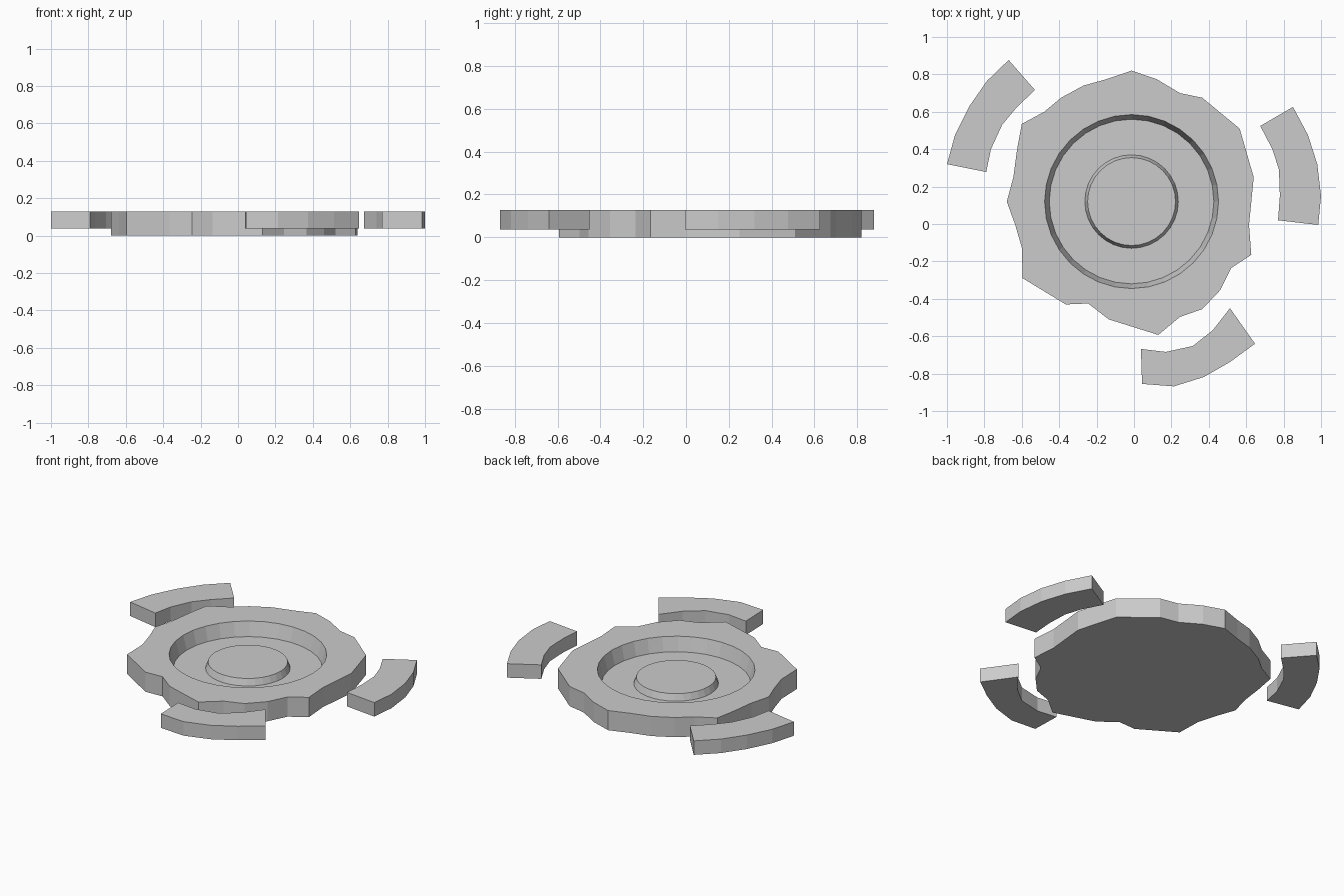
import bpy, bmesh, math

if "Cube" in bpy.data.objects:
    bpy.data.objects.remove(bpy.data.objects["Cube"])

TOP = 0.128        # shared upper surface height
CX, CY = -0.013, 0.12   # disc centre


def finish(name, bm):
    bmesh.ops.recalc_face_normals(bm, faces=bm.faces)
    mesh = bpy.data.meshes.new(name)
    bm.to_mesh(mesh)
    bm.free()
    obj = bpy.data.objects.new(name, mesh)
    bpy.context.collection.objects.link(obj)
    return obj


def loop(bm, points, z):
    return [bm.verts.new((x, y, z)) for x, y in points]


def walls(bm, a, b):
    n = len(a)
    for i in range(n):
        j = (i + 1) % n
        bm.faces.new((a[i], a[j], b[j], b[i]))


def circle(radius, sides=32):
    return [(CX + radius * math.cos(math.tau * i / sides),
             CY + radius * math.sin(math.tau * i / sides)) for i in range(sides)]


# Wavy disc with a round recess and a raised central boss
outline = [(-.013, .82), (.12, .775), (.245, .70), (.365, .675), (.565, .51),
           (.64, .25), (.615, -.005), (.627, -.165), (.52, -.235), (.46, -.355),
           (.365, -.455), (.245, -.497), (.13, -.593), (-.135, -.51), (-.245, -.425),
           (-.365, -.43), (-.595, -.29), (-.60, -.125), (-.635, -.005), (-.68, .12),
           (-.645, .25), (-.625, .40), (-.60, .535), (-.48, .60), (-.39, .675),
           (-.27, .74), (-.145, .775)]
bm = bmesh.new()
base = loop(bm, outline, 0)
rim = loop(bm, outline, TOP)
walls(bm, base, rim)
bm.faces.new(base)
rings = [loop(bm, circle(r), z) for r, z in
         [(.465, TOP), (.44, .038), (.25, .038), (.235, .08)]]
for a, b in zip(rings, rings[1:]):
    walls(bm, a, b)
bm.faces.new(rings[-1])
edges = [bm.edges.get((ring[i - 1], ring[i]))
         for ring in (rim, rings[0]) for i in range(len(ring))]
bmesh.ops.triangle_fill(bm, edges=edges, use_beauty=True, normal=(0, 0, 1))
finish("wavy_disc", bm)

# Three curved bars floating around the disc
bars = {
    "arc_bar_left": [(-.67, .877), (-.786, .765), (-.88, .63), (-.957, .476), (-1, .32),
                     (-.79, .278), (-.765, .40), (-.705, .53), (-.63, .62), (-.53, .717)],
    "arc_bar_right": [(.85, .626), (.93, .476), (.98, .32), (1, .15), (.985, -.005),
                      (.77, .02), (.78, .15), (.775, .29), (.74, .40), (.675, .524)],
    "arc_bar_front": [(.647, -.64), (.513, -.738), (.374, -.818), (.214, -.868), (.043, -.855),
                      (.037, -.668), (.17, -.684), (.315, -.652), (.422, -.567), (.513, -.45)],
}
for name, pts in bars.items():
    bm = bmesh.new()
    low, high = loop(bm, pts, .037), loop(bm, pts, TOP)
    walls(bm, low, high)
    for ring in (low, high):       # quad strips across the bar
        for i in range(4):
            bm.faces.new((ring[i], ring[i + 1], ring[8 - i], ring[9 - i]))
    finish(name, bm)
